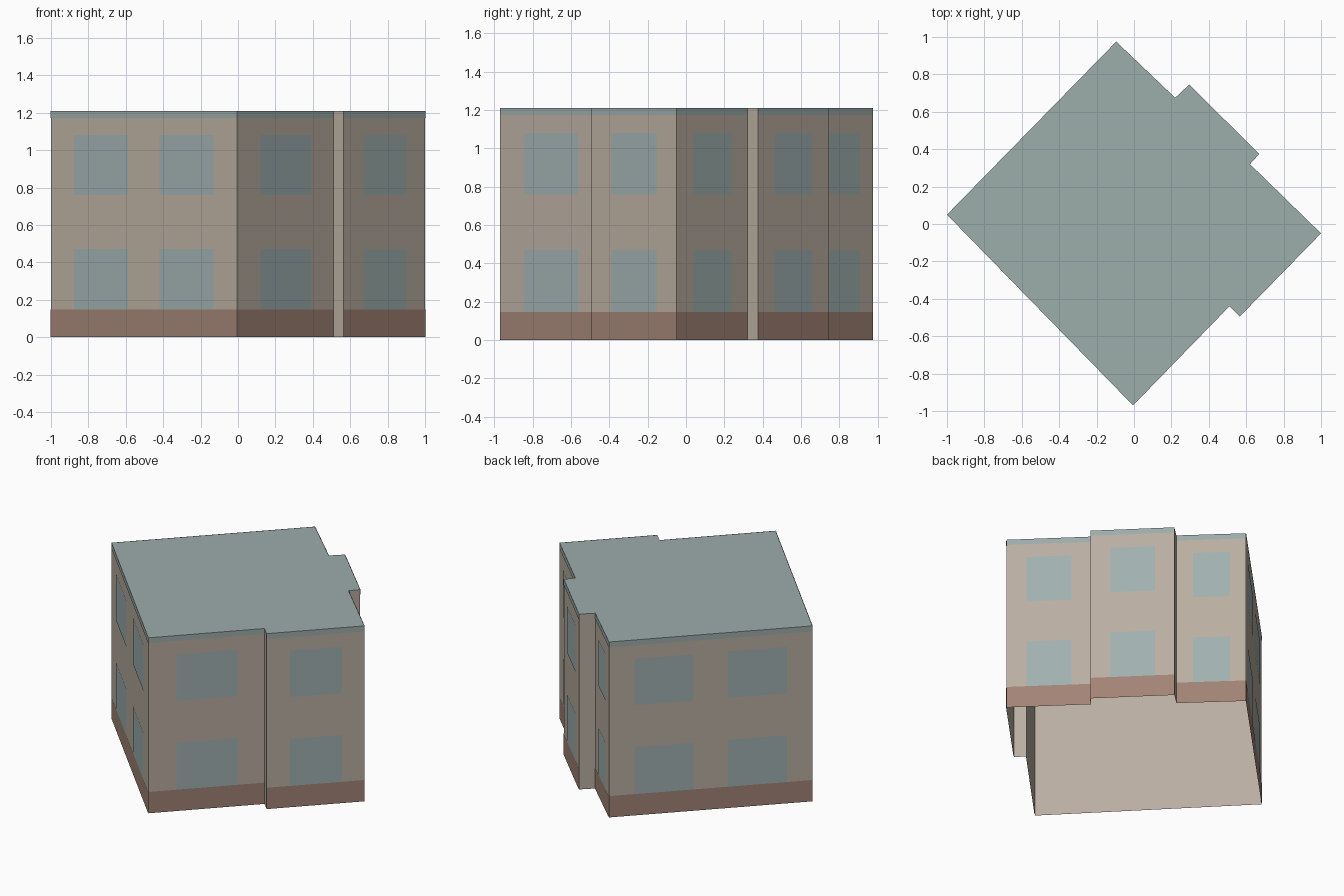
import bpy
import bmesh
from mathutils import Vector

cube = bpy.data.objects.get("Cube")
if cube:
    bpy.data.objects.remove(cube, do_unlink=True)

HEIGHT = 1.21
BASE_TOP = 0.147
TRIM_BOTTOM = 1.173
OFFSET = 0.002
UP = Vector((0, 0, 1))


def srgb(*rgb):
    return [((c / 255 + 0.055) / 1.055) ** 2.4 for c in rgb] + [1.0]


def material(name, color):
    mat = bpy.data.materials.new(name)
    mat.use_nodes = True
    mat.diffuse_color = color
    mat.node_tree.nodes["Principled BSDF"].inputs["Base Color"].default_value = color
    return mat


wall_mat = material("tan plaster", srgb(186, 174, 161))
base_mat = material("brown brick", srgb(161, 131, 117))
glass_mat = material("pale blue glass", srgb(160, 177, 176))
roof_mat = material("grey green roof", srgb(156, 173, 171))


def make_object(name, bm, mat):
    mesh = bpy.data.meshes.new(name)
    bm.to_mesh(mesh)
    bm.free()
    mesh.materials.append(mat)
    obj = bpy.data.objects.new(name, mesh)
    bpy.context.collection.objects.link(obj)
    return obj


def panel(bm, a, b, span, low, high, offset=0.0):
    """Upright rectangle on the wall from a to b, pushed outwards."""
    a, b = Vector((*a, 0)), Vector((*b, 0))
    out = (b - a).cross(UP).normalized() * offset
    left, right = (a.lerp(b, t) + out for t in span)
    corners = (left + UP * low, right + UP * low, right + UP * high, left + UP * high)
    bm.faces.new([bm.verts.new(c) for c in corners])


# Footprint, counter-clockwise from the west corner
footprint = [(-1, 0.05), (-0.005, -0.97), (0.51, -0.44), (0.565, -0.495), (1, -0.05),
             (0.62, 0.32), (0.67, 0.375), (0.295, 0.745), (0.22, 0.675), (-0.095, 0.975)]
edges = list(zip(footprint, footprint[1:] + footprint[:1]))

# Open-bottomed wall shell
walls = bmesh.new()
for a, b in edges:
    panel(walls, a, b, (0, 1), 0, HEIGHT)
bmesh.ops.remove_doubles(walls, verts=walls.verts, dist=0.0005)
make_object("walls", walls, wall_mat)

# Flat roof
roof = bmesh.new()
roof.faces.new([roof.verts.new((x, y, HEIGHT)) for x, y in footprint])
make_object("roof", roof, roof_mat)

# Painted base, roof trim and windows on the main walls; short returns stay plain
base, trim, windows = bmesh.new(), bmesh.new(), bmesh.new()
for a, b in edges:
    length = (Vector(b) - Vector(a)).length
    if length < 0.2:
        continue
    panel(base, a, b, (0, 1), 0, BASE_TOP, OFFSET)
    panel(trim, a, b, (0, 1), TRIM_BOTTOM, HEIGHT, OFFSET)
    columns = [(0.125, 0.415), (0.585, 0.875)] if length > 1 else [(0.24, 0.77)]
    for span in columns:
        for low, high in ((BASE_TOP, 0.47), (0.76, 1.08)):
            panel(windows, a, b, span, low, high, OFFSET)
make_object("brick_base", base, base_mat)
make_object("roof_trim", trim, roof_mat)
make_object("windows", windows, glass_mat)
